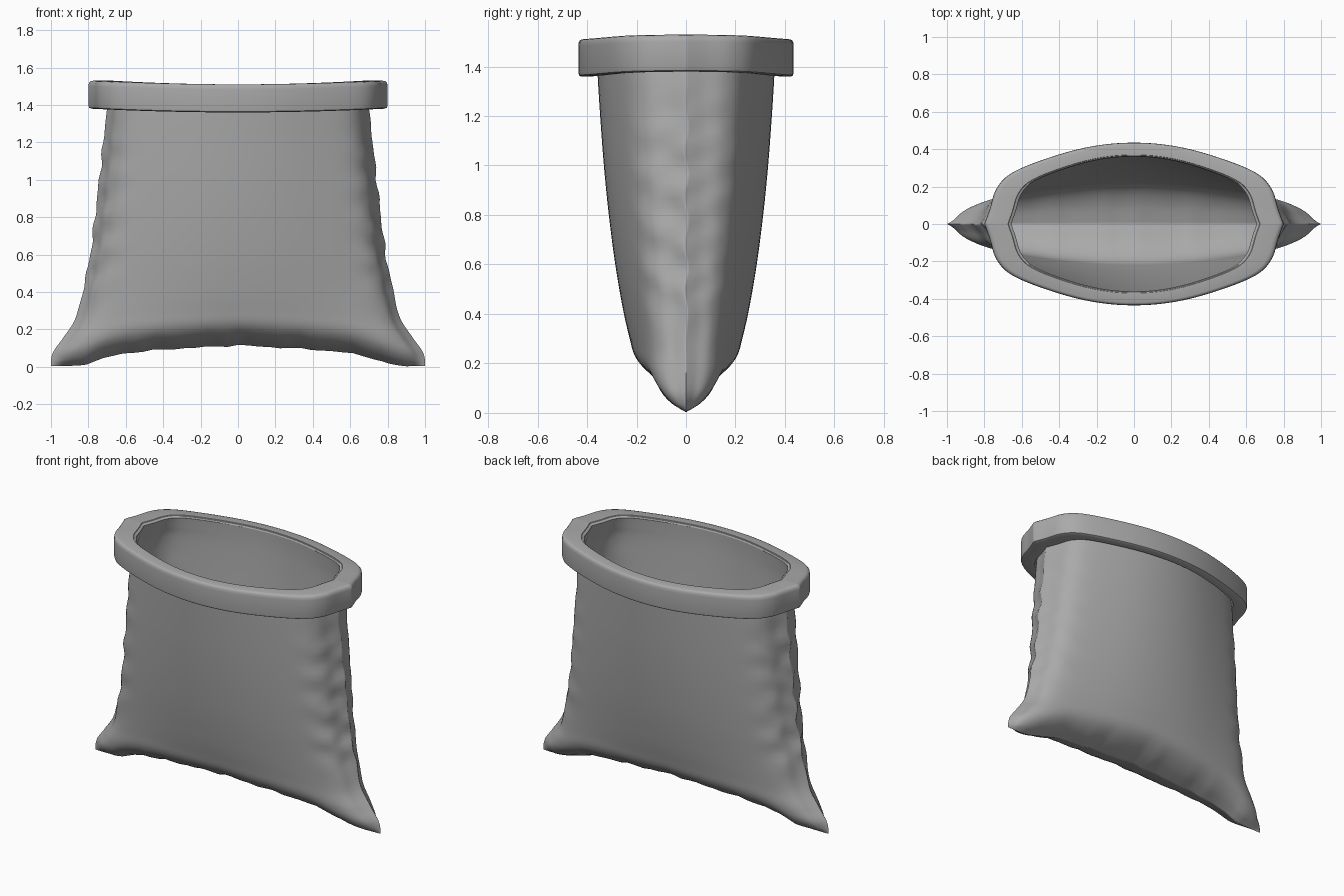
import bpy, bmesh, math

if "Cube" in bpy.data.objects:
    bpy.data.objects.remove(bpy.data.objects["Cube"])

# Quarter outline of the sack, from side seam (x=1) to front centre (y=1)
QUARTER = [(1, 0), (.965, .18), (.918, .44), (.81, .635), (.56, .82), (.28, .955), (0, 1)]
# Levels: centre height, corner height, half width, half depth
LEVELS = [(.115, .005, 1.0, 0), (.145, .035, 1.0, .095), (.185, .085, .985, .165),
          (.235, .155, .935, .208), (.31, .26, .868, .23), (.42, .42, .827, .255),
          (.6, .6, .79, .286), (.8, .8, .765, .312), (1, 1, .742, .332),
          (1.2, 1.2, .72, .347), (1.36, 1.38, .70, .357), (1.44, 1.46, .675, .36),
          (1.497, 1.517, .658, .36)]
# Hem line of the bottom seam: distance from centre, blend towards centre height
HEM = [(0, 1), (.4, .8), (.6, .62), (.7, .43), (.8, .1), (.9, -.02), (1, 0)]

# Dark grey cloth
cloth = bpy.data.materials.new("cloth")
cloth.diffuse_color = (.4, .4, .4, 1)
cloth.use_nodes = True
cloth.node_tree.nodes["Principled BSDF"].inputs["Base Color"].default_value = cloth.diffuse_color


def spline(pts, steps):
    """Catmull-Rom through a list of tuples."""
    n, out = len(pts), []
    for i in range(n - 1):
        a, b, c, d = (pts[min(max(i + k, 0), n - 1)] for k in (-1, 0, 1, 2))
        for s in range(steps):
            t = s / steps
            out.append(tuple(.5 * (2 * q + (r - p) * t + (2*p - 5*q + 4*r - w) * t*t
                                   + (3*q - p - 3*r + w) * t**3)
                             for p, q, r, w in zip(a, b, c, d)))
    out.append(tuple(pts[-1]))
    return out


def hem(x):
    for (a, p), (b, q) in zip(HEM, HEM[1:]):
        if x <= b:
            return p + (q - p) * (x - a) / (b - a)
    return 0


def outline():
    # Reflect past the front centre so the curve stays smooth there
    half = spline(QUARTER + [(-x, y) for x, y in QUARTER[-2::-1]], 5)
    return half + [(x, -y) for x, y in half[-2:0:-1]]


def loft(name, rings, close_section=False, angle=50):
    bm = bmesh.new()
    vs = [[bm.verts.new(p) for p in r] for r in rings]
    n = len(vs[0])
    pairs = list(zip(vs, vs[1:]))
    if close_section:
        pairs.append((vs[-1], vs[0]))
    for a, b in pairs:
        for i in range(n):
            j = (i + 1) % n
            bm.faces.new((a[i], a[j], b[j], b[i]))
    bmesh.ops.remove_doubles(bm, verts=bm.verts, dist=.0004)
    bmesh.ops.recalc_face_normals(bm, faces=bm.faces)
    me = bpy.data.meshes.new(name)
    bm.to_mesh(me)
    bm.free()
    me.materials.append(cloth)
    ob = bpy.data.objects.new(name, me)
    bpy.context.collection.objects.link(ob)
    bpy.ops.object.select_all(action='DESELECT')
    ob.select_set(True)
    bpy.context.view_layer.objects.active = ob
    bpy.ops.object.shade_smooth_by_angle(angle=math.radians(angle))
    return ob


# Sack body: lofted cloth with puckers along side and bottom seams
OUT = outline()
rings = []
for hc, hs, w, d in spline(LEVELS, 6):
    ring = []
    for ox, oy in OUT:
        x, y = ox * w, oy * d
        z = hs + (hc - hs) * (hem(min(abs(ox), 1)) if hc < 1.2 else 1 - ox * ox)
        side = max(0, (abs(ox) - .75) / .25) * min(1, max(0, (hc - .25) * 4)) * min(1, max(0, (1.36 - hc) * 5))
        sgn = 1 if x > 0 else -1
        ripple = math.sin(hc * 29 + sgn + 6 * oy) + .7 * math.sin(hc * 47 + 2 * sgn - 8 * oy)
        x += sgn * side * .004 * ripple
        y += side * .008 * math.sin(hc * 33 + 5 * oy + sgn)
        low = max(0, 1 - abs(hc - .14) / .09) * max(0, 1 - abs(ox) ** 4)
        z += low * .004 * (math.sin(x * 25) + math.sin(x * 41 + 1))
        ring.append((x, y, z))
    rings.append(ring)
loft("sack_body", rings, angle=70)

# Rolled rim: section as (inner-to-outer blend, height), swept round the opening
SECTION = [(.3, 0), (.08, .13), (0, .137), (.06, .145), (.11, .146), (.13, .15), (.8, .15), (.91, .147),
           (.98, .138), (1, .122), (1, .018), (.97, .005), (.88, 0)]
rings = []
for k, h in SECTION:
    w, d = .656 + .144 * k, .36 + .075 * k
    rings.append([(ox * w, oy * d, 1.36 + h + .02 * ox * ox) for ox, oy in OUT])
loft("rolled_rim", rings, close_section=True, angle=40)
